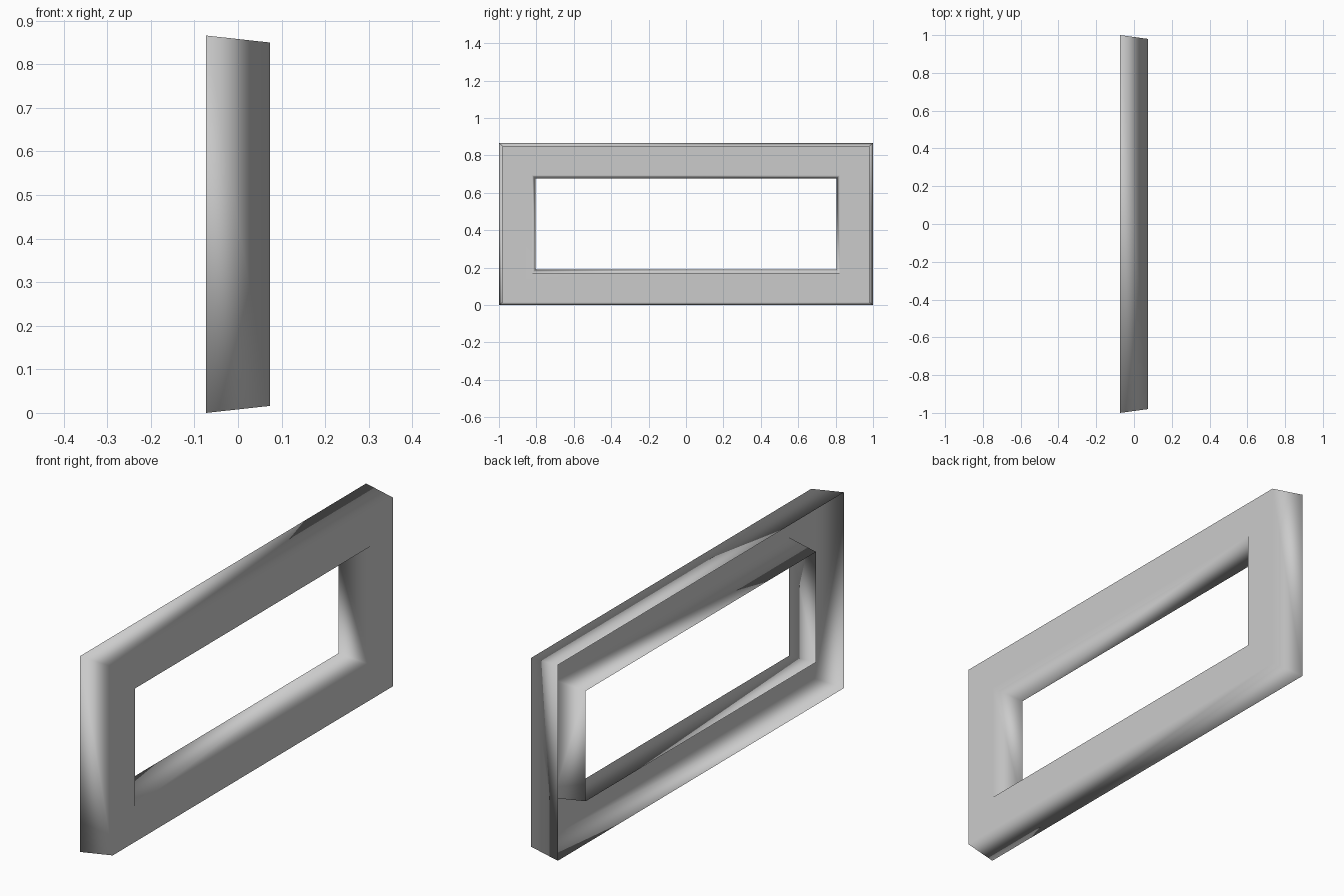
import bpy
import bmesh
from mathutils import Vector

cube = bpy.data.objects.get("Cube")
if cube:
    bpy.data.objects.remove(cube, do_unlink=True)

# Single plain grey
grey = bpy.data.materials.new("light grey")
grey.use_nodes = True
colour = (0.6, 0.6, 0.6, 1.0)
grey.diffuse_color = colour
grey.node_tree.nodes["Principled BSDF"].inputs["Base Color"].default_value = colour

MID_Z = 0.433
DEPTH = 0.073
CORNERS = [(-1, -1), (1, -1), (1, 1), (-1, 1)]

# Rectangular loops of the thin shell: x, half width, half height, wall direction
LOOPS = [
    (-DEPTH, 1.0, 0.433, 1),       # outer rim, open side
    (DEPTH, 0.98, 0.417, 0),       # outer edge of the face plate
    (DEPTH, 0.823, 0.262, 0),      # opening edge of the face plate
    (-DEPTH, 0.805, 0.244, -1),    # opening rim, open side
]

# Drafted frame, hollow behind, skinned from loop to loop
bm = bmesh.new()
rings, normals = [], []
for x, half_y, half_z, side in LOOPS:
    ring = []
    for sy, sz in CORNERS:
        ring.append(bm.verts.new((x, sy * half_y, MID_Z + sz * half_z)))
        normal = Vector((0, sy * side, sz * side)) if side else Vector((1, 0, 0))
        normals.append(normal.normalized())
    rings.append(ring)

for a, b in zip(rings, rings[1:]):
    for i in range(4):
        j = (i + 1) % 4
        face = bm.faces.new((a[i], a[j], b[j], b[i]))
        face.smooth = True

mesh = bpy.data.meshes.new("frame")
bm.to_mesh(mesh)
bm.free()
mesh.materials.append(grey)

# Soft shading that keeps the face plate flat
mesh.normals_split_custom_set_from_vertices(normals)

frame = bpy.data.objects.new("frame", mesh)
bpy.context.collection.objects.link(frame)
